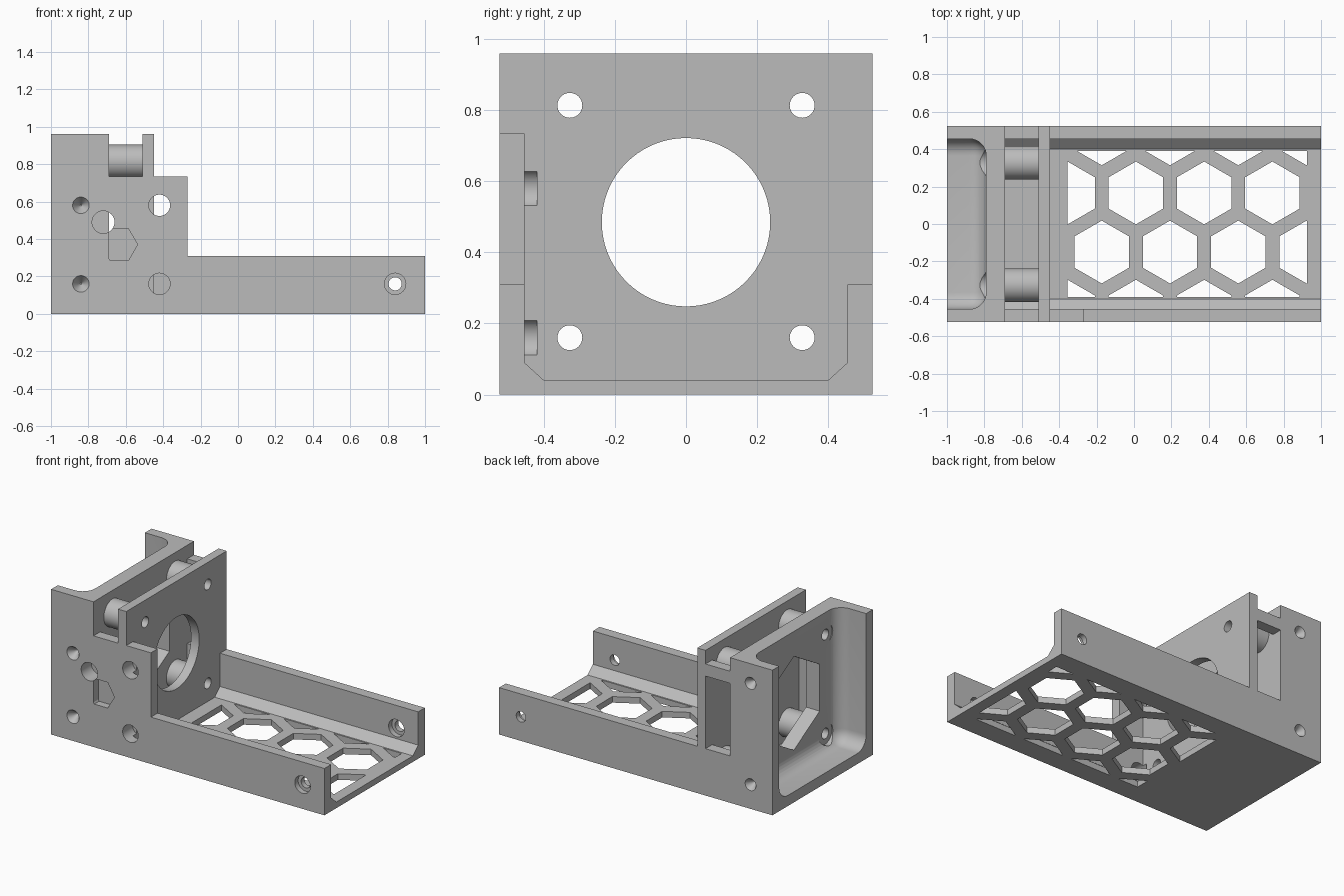
import bpy, bmesh, math
from mathutils import Matrix, Vector

cube = bpy.data.objects.get("Cube")
if cube:
    bpy.data.objects.remove(cube, do_unlink=True)

grey = bpy.data.materials.new("matte grey")
grey.use_nodes = True
grey.diffuse_color = (0.5, 0.5, 0.5, 1)
grey.node_tree.nodes["Principled BSDF"].inputs["Base Color"].default_value = (0.5, 0.5, 0.5, 1)


def finish(name, bm):
    bmesh.ops.recalc_face_normals(bm, faces=bm.faces)
    mesh = bpy.data.meshes.new(name)
    bm.to_mesh(mesh)
    bm.free()
    mesh.materials.append(grey)
    ob = bpy.data.objects.new(name, mesh)
    bpy.context.collection.objects.link(ob)
    return ob


def box(name, x, y, z, round_edges=0):
    bm = bmesh.new()
    bmesh.ops.create_cube(bm, size=1)
    for v in bm.verts:
        for i, (a, b) in enumerate((x, y, z)):
            v.co[i] = a if v.co[i] < 0 else b
    if round_edges:
        bmesh.ops.bevel(bm, geom=bm.edges[:], offset=round_edges, segments=8,
                        profile=0.5, affect='EDGES')
    return finish(name, bm)


def rod(name, axis, centre, start, end, r1, r2=None, sides=40, turn=0):
    """Cylinder, cone or prism along x or y; centre is (y, z) or (x, z)."""
    bm = bmesh.new()
    bmesh.ops.create_cone(bm, cap_ends=True, segments=sides, radius1=r1,
                          radius2=r1 if r2 is None else r2, depth=end - start)
    mid = (start + end) / 2
    if axis == 'x':
        rot, pos = Matrix.Rotation(math.pi / 2, 4, 'Y'), (mid, *centre)
    else:
        rot, pos = Matrix.Rotation(-math.pi / 2, 4, 'X'), (centre[0], mid, centre[1])
    spin = Matrix.Rotation(turn, 4, 'Z')
    bmesh.ops.transform(bm, matrix=Matrix.Translation(pos) @ rot @ spin, verts=bm.verts)
    return finish(name, bm)


def cut(ob, cutters):
    for c in cutters:
        c.hide_render = True
        m = ob.modifiers.new("cut", 'BOOLEAN')
        m.operation, m.solver, m.object = 'DIFFERENCE', 'EXACT', c
        bpy.context.view_layer.objects.active = ob
        bpy.ops.object.modifier_apply(modifier=m.name)


# Shared dimensions
W, IN, TOP, STEP, LIP = 0.525, 0.455, 0.96, 0.735, 0.31
corners = [(y, z) for y in (-0.327, 0.327) for z in (0.16, 0.814)]
axis_mid = (0, 0.485)

# Channel-shaped tray with chamfered inner corners
half = [(W, 0), (W, LIP), (IN, LIP), (IN, 0.09), (0.4, 0.04)]
outline = half + [(-y, z) for y, z in reversed(half)]
bm = bmesh.new()
face = bm.faces.new([bm.verts.new((-0.69, y, z)) for y, z in outline])
ext = bmesh.ops.extrude_face_region(bm, geom=[face])
bmesh.ops.translate(bm, vec=(1.69, 0, 0),
                    verts=[g for g in ext["geom"] if isinstance(g, bmesh.types.BMVert)])
tray = finish("base_tray", bm)

# Solid parts
block = box("rear_block", (-1, -0.69), (-W, W), (0, TOP))
plate = box("motor_plate", (-0.51, -0.45), (-W, W), (0, TOP))
cheek = box("front_cheek", (-0.69, -0.27), (-W, -IN), (LIP, STEP))
bar = box("rear_tie_bar", (-0.69, -0.51), (IN, W), (0.79, 0.87))
spacers = [rod("spacer_post", 'x', c, -0.69, -0.51, 0.09) for c in corners]

# Honeycomb cutter: hexagons clipped to a rectangle, then extruded
bm = bmesh.new()
R, pitch, rise = 0.168, 0.365, 0.316
for row in range(4):
    for col in range(-1, 5):
        cx = -0.355 + pitch * (col + 0.5 * (row % 2))
        cy = -0.466 + rise * row
        bm.faces.new([bm.verts.new((cx + R * math.sin(k * math.pi / 3),
                                    cy + R * math.cos(k * math.pi / 3), -0.1)) for k in range(6)])
for co, no in (((-0.355, 0, 0), (-1, 0, 0)), ((0.925, 0, 0), (1, 0, 0)),
               ((0, -0.39, 0), (0, -1, 0)), ((0, 0.39, 0), (0, 1, 0))):
    bmesh.ops.bisect_plane(bm, geom=bm.verts[:] + bm.edges[:] + bm.faces[:], dist=1e-5,
                           plane_co=Vector(co), plane_no=Vector(no), clear_outer=True)
ext = bmesh.ops.extrude_face_region(bm, geom=bm.faces[:])
bmesh.ops.translate(bm, vec=(0, 0, 0.3),
                    verts=[g for g in ext["geom"] if isinstance(g, bmesh.types.BMVert)])
honeycomb = finish("honeycomb_cutter", bm)

# Cutters for bores and pockets
pocket = box("pocket_cutter", (-1.4, -0.79), (-IN, IN), (0.07, 1.4), 0.09)
hex_window = rod("hex_window_cutter", 'x', axis_mid, -0.9, -0.6, 0.31, sides=6, turn=math.pi / 2)
bore = rod("bore_cutter", 'x', axis_mid, -0.6, -0.4, 0.237, sides=72)
bolts = [rod("bolt_cutter", 'x', c, -1.2, -0.3, 0.035) for c in corners]
bolt_heads = [rod("head_cutter", 'x', c, -1.2, -0.79, 0.07) for c in corners]
screw_low = rod("screw_cutter", 'y', (-0.42, 0.16), -0.6, -0.42, 0.057)
screw_high = rod("screw_cutter", 'y', (-0.42, 0.58), -0.6, -0.42, 0.057)
side_hole = rod("side_hole_cutter", 'y', (-0.72, 0.49), -0.6, -0.42, 0.06)
nut_trap = rod("nut_trap_cutter", 'y', (-0.635, 0.37), -0.6, -0.475, 0.098, sides=6, turn=math.pi / 2)
dimples = [rod("dimple_cutter", 'y', (-0.84, z), -W - 0.001, -W + 0.055, 0.045, 0.004)
           for z in (0.16, 0.58)]
dimples += [rod("dimple_cutter", 'y', (-0.84, z), W - 0.055, W + 0.001, 0.004, 0.04)
            for z in (0.16, 0.83)]
end_hole = rod("end_hole_cutter", 'y', (0.84, 0.16), -0.8, 0.8, 0.035)
end_sinks = [rod("end_sink_cutter", 'y', (0.84, 0.16), a, b, 0.057)
             for a, b in ((-0.6, -0.49), (0.3, 0.49))]

# Cut each part
cut(tray, [honeycomb, screw_low, nut_trap, end_hole] + end_sinks)
cut(block, [pocket, hex_window, side_hole] + bolt_heads + bolts + dimples)
cut(plate, [bore, screw_low, screw_high] + bolts)
cut(cheek, [screw_high, side_hole, nut_trap])
for post, bolt in zip(spacers, bolts):
    cut(post, [bolt])

# Remove cutters and shade the parts
parts = [tray, block, plate, cheek, bar] + spacers
for c in [honeycomb, pocket, hex_window, bore, screw_low, screw_high, side_hole, nut_trap,
          end_hole] + bolts + bolt_heads + dimples + end_sinks:
    bpy.data.objects.remove(c, do_unlink=True)
bpy.ops.object.select_all(action='DESELECT')
for p in parts:
    p.select_set(True)
bpy.context.view_layer.objects.active = tray
bpy.ops.object.shade_smooth_by_angle(angle=math.radians(30))
